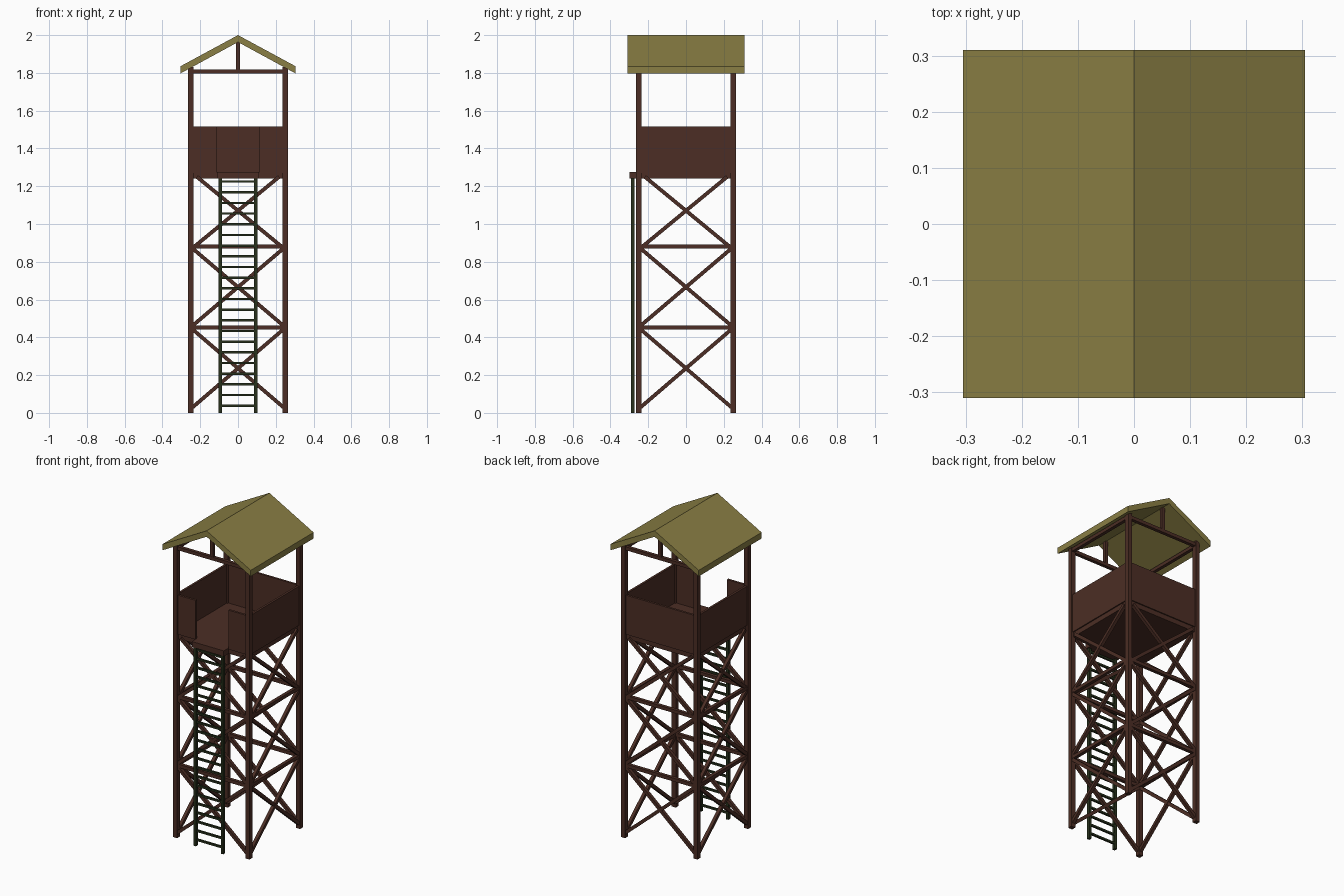
import bpy, bmesh, math
from mathutils import Vector, Matrix

if "Cube" in bpy.data.objects:
    bpy.data.objects.remove(bpy.data.objects["Cube"])


def material(name, rgb):
    m = bpy.data.materials.new(name)
    m.diffuse_color = (*rgb, 1)
    m.use_nodes = True
    m.node_tree.nodes["Principled BSDF"].inputs["Base Color"].default_value = m.diffuse_color
    return m


WOOD = material("dark brown wood", (0.072, 0.027, 0.018))
GREEN = material("dark green paint", (0.020, 0.030, 0.011))
OLIVE = material("olive roofing", (0.255, 0.212, 0.058))


def finish(name, bm, mat):
    bmesh.ops.recalc_face_normals(bm, faces=bm.faces)
    me = bpy.data.meshes.new(name)
    bm.to_mesh(me)
    bm.free()
    me.materials.append(mat)
    ob = bpy.data.objects.new(name, me)
    bpy.context.collection.objects.link(ob)
    return ob


def add_box(bm, lo, hi, mat=Matrix()):
    lo, hi = Vector(lo), Vector(hi)
    m = mat @ Matrix.Translation((lo + hi) / 2) @ Matrix.Diagonal((*(hi - lo), 1))
    bmesh.ops.create_cube(bm, size=1, matrix=m)


def box(name, lo, hi, mat=WOOD):
    bm = bmesh.new()
    add_box(bm, lo, hi)
    return finish(name, bm, mat)


def add_bar(bm, x0, z0, x1, z1, y, w, turn):
    # square bar in the plane of one tower side, turned round to that side
    a, b = Vector((x0, y, z0)), Vector((x1, y, z1))
    d = b - a
    rot = Matrix.Rotation(-math.atan2(d.z, d.x), 4, 'Y')
    m = turn @ Matrix.Translation((a + b) / 2) @ rot
    h = d.length / 2
    add_box(bm, (-h, -w / 2, -w / 2), (h, w / 2, w / 2), m)


P = 0.25   # post centre distance

# corner posts
for sx, sn in ((-1, "left"), (1, "right")):
    for sy, fn in ((-1, "front"), (1, "back")):
        x, y = sx * P, sy * P
        box(f"{fn}_{sn}_post", (x - .014, y - .014, 0), (x + .014, y + .014, 1.83))

# braces, rails and top beams on all four sides
for i, side in enumerate(("front", "right", "back", "left")):
    turn = Matrix.Rotation(i * math.pi / 2, 4, 'Z')
    bm = bmesh.new()
    for z in (0.452, 0.88, 1.808):
        add_bar(bm, -P, z, P, z, -P, .021, turn)
    for x, z0, z1 in ((.24, .03, .442), (.24, .462, .87), (.218, .873, 1.25)):
        b = -.24
        add_bar(bm, b, z0, x, z1, -P - .001, .02, turn)
        add_bar(bm, -b, z0, -x, z1, -P + .001, .02, turn)
    finish(side + "_bracing", bm, WOOD)

# platform with landing step over the ladder
box("platform_floor", (-P, -P, 1.24), (P, P, 1.275))
box("ladder_landing", (-.11, -.298, 1.24), (.11, -.24, 1.275))

# parapet walls, with a gap at the front
T = .007
box("back_wall", (-P, P - T, 1.27), (P, P + T, 1.515))
for s, n in ((-1, "left"), (1, "right")):
    box(n + "_wall", (s * P - T, -P, 1.27), (s * P + T, P, 1.515))
    a, b = sorted((s * .113, s * P))
    box(n + "_front_wall", (a, -P - T, 1.27), (b, -P + T, 1.515))

# ladder
bm = bmesh.new()
for s in (-1, 1):
    add_box(bm, (s * .094 - .008, -.292, 0), (s * .094 + .008, -.272, 1.245))
for i in range(22):
    z = .038 + i * .0565
    add_box(bm, (-.094, -.288, z - .006), (.094, -.276, z + .006))
finish("ladder", bm, GREEN)

# gable king posts
for s, n in ((-1, "front"), (1, "back")):
    box(n + "_king_post", (-.01, s * P - .01, 1.80), (.01, s * P + .01, 1.975))

# gabled roof: chevron profile extruded along y
bm = bmesh.new()
prof = [(-.305, 1.797), (0, 1.963), (.305, 1.797), (.305, 1.835), (0, 2.0), (-.305, 1.835)]
ends = [[bm.verts.new((x, y, z)) for x, z in prof] for y in (-.31, .31)]
for i in range(6):
    j = (i + 1) % 6
    bm.faces.new((ends[0][i], ends[0][j], ends[1][j], ends[1][i]))
for e in ends:
    bm.faces.new((e[0], e[1], e[4], e[5]))
    bm.faces.new((e[1], e[2], e[3], e[4]))
finish("roof", bm, OLIVE)
